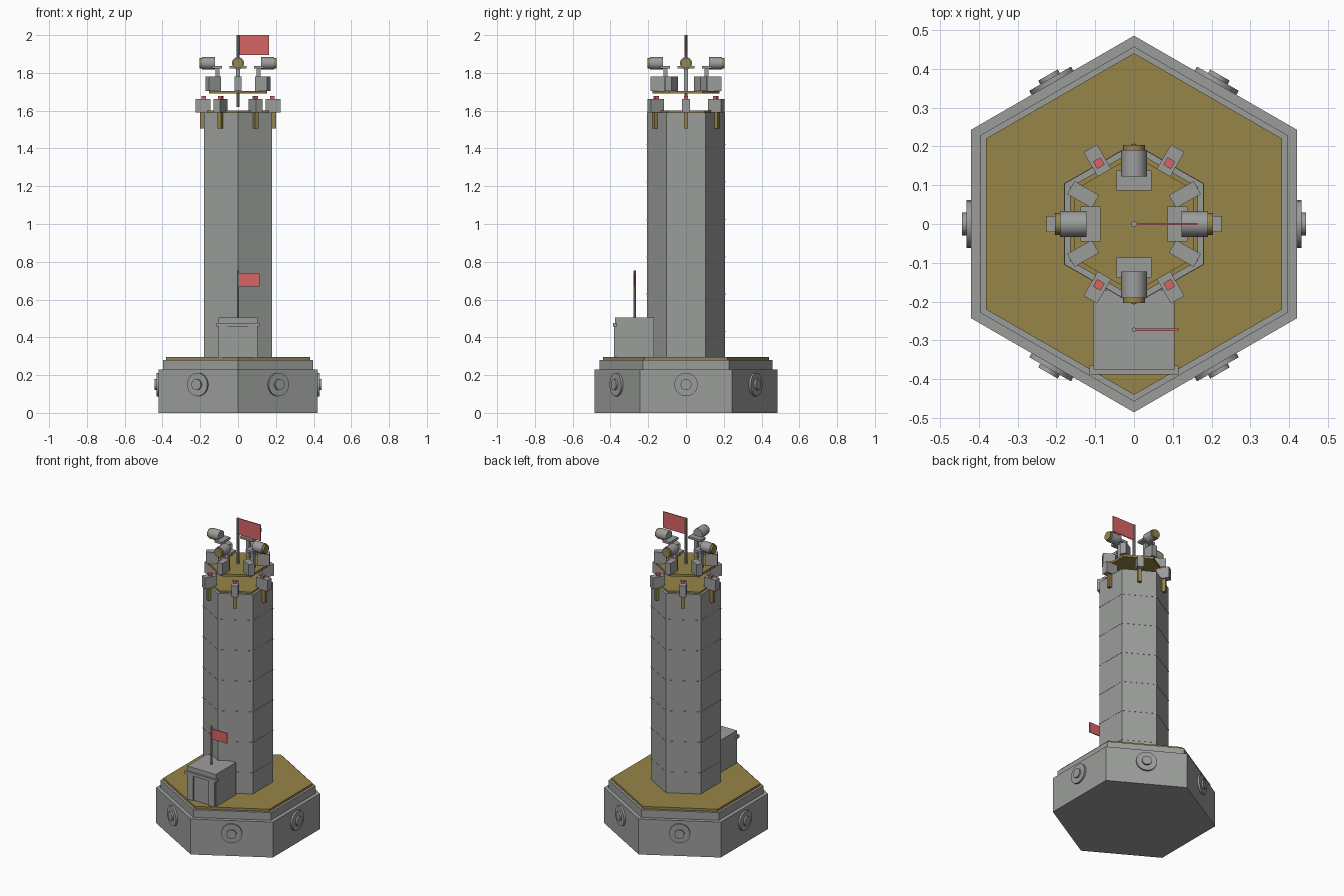
import bpy
from math import pi, sin, cos, radians
from mathutils import Matrix, Vector

if "Cube" in bpy.data.objects:
    bpy.data.objects.remove(bpy.data.objects["Cube"], do_unlink=True)


def material(name, r, g, b):
    m = bpy.data.materials.new(name)
    m.use_nodes = True
    m.diffuse_color = (r, g, b, 1)
    m.node_tree.nodes["Principled BSDF"].inputs["Base Color"].default_value = (r, g, b, 1)
    return m


GREY = material("concrete grey", 0.33, 0.34, 0.33)
GOLD = material("ochre deck", 0.31, 0.235, 0.065)
RED = material("signal red", 0.68, 0.13, 0.13)


def finish(name, mat, turn):
    """Name and colour the new object, then swing it about the tower axis."""
    ob = bpy.context.object
    ob.name = name
    ob.data.materials.append(mat)
    ob.data.transform(Matrix.Rotation(radians(turn), 4, "Z") @ ob.matrix_basis)
    ob.matrix_basis = Matrix.Identity(4)
    return ob


def box(name, mat, x, y, z, turn=0):
    """Box from (low, high) spans on each axis."""
    bpy.ops.mesh.primitive_cube_add(size=1)
    ob = bpy.context.object
    spans = (x, y, z)
    ob.matrix_basis = (Matrix.Translation(Vector([sum(s) / 2 for s in spans]))
                       @ Matrix.Diagonal([s[1] - s[0] for s in spans] + [1]))
    return finish(name, mat, turn)


def prism(name, mat, radius, low, high, y=0, sides=6):
    """Upright prism with a corner pointing to the front."""
    bpy.ops.mesh.primitive_cylinder_add(vertices=sides, radius=radius, depth=high - low,
                                        location=(0, y, (low + high) / 2))
    return finish(name, mat, 0)


def barrel(name, mat, radius, inner, outer, z, turn, sides=16):
    """Cylinder lying along the outward direction."""
    bpy.ops.mesh.primitive_cylinder_add(vertices=sides, radius=radius, depth=outer - inner)
    bpy.context.object.matrix_basis = (Matrix.Translation(((inner + outer) / 2, 0, z))
                                       @ Matrix.Rotation(pi / 2, 4, "Y"))
    ob = finish(name, mat, turn)
    bpy.ops.object.shade_smooth_by_angle(angle=radians(35))
    return ob


# Stepped foundation and tower shaft
prism("foundation", GREY, 0.485, 0, 0.23)
prism("foundation_step", GREY, 0.457, 0.23, 0.28)
prism("foundation_deck", GOLD, 0.44, 0.28, 0.295)
prism("tower_shaft", GREY, 0.207, 0.295, 1.59)
prism("tower_cap", GOLD, 0.19, 1.59, 1.6)
for i in range(6):
    z = 0.43 + 0.198 * i
    prism("shaft_seam", GREY, 0.2085, z - 0.003, z + 0.003)

# Upper platform and its mast
prism("upper_platform", GOLD, 0.177, 1.69, 1.705)
prism("mast", GREY, 0.008, 1.62, 2.0, sides=8)
box("mast_flag", RED, (0.004, 0.163), (-0.003, 0.003), (1.895, 2.0))

# Parts repeated on the six sides and six corners
for turn in range(0, 360, 60):
    barrel("port_ring", GREY, 0.062, 0.41, 0.432, 0.15, turn, 20)
    barrel("port_hub", GREY, 0.029, 0.43, 0.443, 0.15, turn, 16)
    box("rim_block", GREY, (0.145, 0.225), (-0.02, 0.02), (1.59, 1.663), turn)
    box("rim_bracket", GOLD, (0.178, 0.2), (-0.011, 0.011), (1.505, 1.59), turn)
    box("warning_light", RED, (0.17, 0.192), (-0.011, 0.011), (1.663, 1.678), turn)
    box("platform_block", GREY, (0.115, 0.188), (-0.019, 0.019), (1.705, 1.78), turn + 30)

# Four searchlights
for turn in range(0, 360, 90):
    box("lamp_post", GREY, (0.097, 0.118), (-0.011, 0.011), (1.705, 1.825), turn)
    box("lamp_bracket", GREY, (0.086, 0.138), (-0.045, 0.045), (1.822, 1.836), turn)
    barrel("lamp_body", GREY, 0.033, 0.122, 0.191, 1.851, turn, 12)
    barrel("lamp_lens", GOLD, 0.028, 0.19, 0.204, 1.851, turn, 12)

# Entrance hut with door frame, lintel and flag
box("hut", GREY, (-0.104, 0.104), (-0.375, -0.17), (0.29, 0.505))
for side in (-1, 1):
    span = sorted((side * 0.055, side * 0.1))
    box("door_pilaster", GREY, span, (-0.382, -0.37), (0.29, 0.46))
box("door_lintel", GREY, (-0.114, 0.114), (-0.387, -0.365), (0.457, 0.476))
prism("hut_pole", GREY, 0.006, 0.5, 0.755, y=-0.272, sides=8)
box("hut_flag", RED, (0.003, 0.114), (-0.275, -0.269), (0.67, 0.737))
